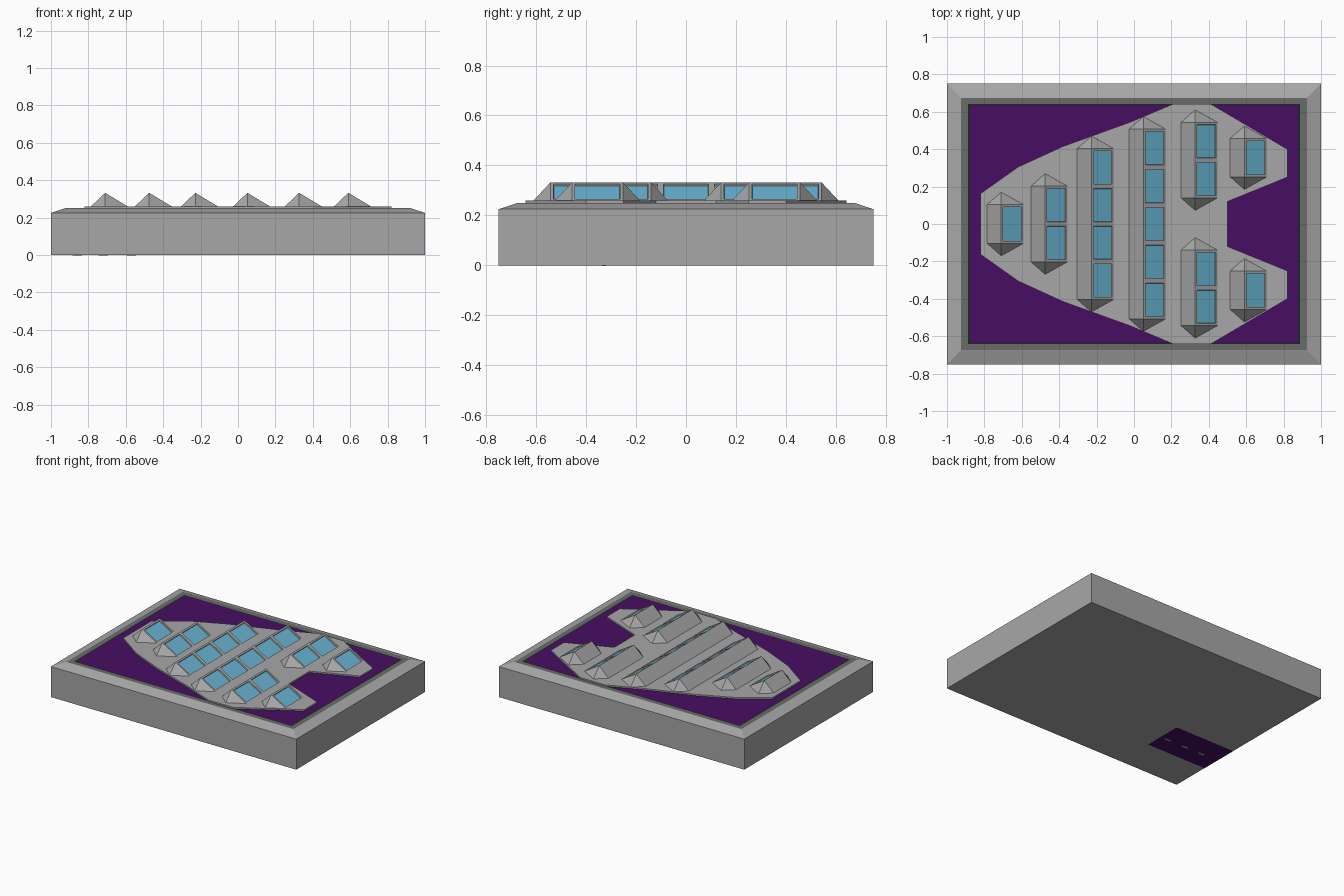
import bpy, bmesh

if "Cube" in bpy.data.objects:
    bpy.data.objects.remove(bpy.data.objects["Cube"])

def material(name, rgb):
    m = bpy.data.materials.new(name)
    m.diffuse_color = (*rgb, 1)
    m.use_nodes = True
    m.node_tree.nodes["Principled BSDF"].inputs["Base Color"].default_value = m.diffuse_color
    return m

GREY = material("concrete grey", (0.39, 0.39, 0.39))
DARK = material("dark grey", (0.14, 0.15, 0.14))
BLACK = material("seam black", (0.015, 0.018, 0.02))
PURPLE = material("deep purple", (0.064, 0.004, 0.125))
GLASS = material("window blue", (0.14, 0.46, 0.66))

def finish(name, bm, mats):
    me = bpy.data.meshes.new(name)
    bm.to_mesh(me)
    bm.free()
    for m in mats:
        me.materials.append(m)
    ob = bpy.data.objects.new(name, me)
    bpy.context.collection.objects.link(ob)
    return ob

def prism(name, outline, z0, z1, mat):
    bm = bmesh.new()
    f = bm.faces.new([bm.verts.new((x, y, z0)) for x, y in outline])
    r = bmesh.ops.extrude_face_region(bm, geom=[f])
    for v in r["geom"]:
        if isinstance(v, bmesh.types.BMVert):
            v.co.z = z1
    # keep the starting face as the underside
    if f.is_valid is False or not any(len(g.verts) == len(outline) and
            all(abs(v.co.z - z0) < 1e-6 for v in g.verts) for g in bm.faces):
        bm.faces.new([v for v in bm.verts if abs(v.co.z - z0) < 1e-6])
    bmesh.ops.recalc_face_normals(bm, faces=bm.faces[:])
    return finish(name, bm, [mat])

def rect(x0, x1, y0, y1):
    return [(x0, y0), (x1, y0), (x1, y1), (x0, y1)]

# Base block: stacked rectangular rings, each band with its own colour
bm = bmesh.new()
rings = [(1, .75, 0, 0), (1, .75, .225, 0), (.925, .675, .25, 0),
         (.888, .642, .25, 1), (.878, .633, .25, 2)]
prev = None
for hx, hy, z, mi in rings:
    cur = [bm.verts.new((x, y, z)) for x, y in rect(-hx, hx, -hy, hy)]
    if prev is None:
        bm.faces.new(cur[::-1])
    else:
        for i in range(4):
            j = (i + 1) % 4
            bm.faces.new((prev[i], prev[j], cur[j], cur[i])).material_index = mi
    prev = cur
bm.faces.new(prev).material_index = 3
finish("base_block", bm, [GREY, DARK, BLACK, PURPLE])

# Raised roof plate, outline mirrored front to back
half = [(-.82, .163), (-.62, .305), (-.38, .415), (-.02, .545), (.21, .642),
        (.41, .642), (.82, .40), (.82, .25), (.5, .12)]
prism("roof_plate", half + [(x, -y) for x, y in reversed(half)], .245, .26, GREY)

# Skylights: asymmetric ridge, pointed ends, recessed panes on the +x slope
def skylight(name, x, y0, y1, panes):
    bm = bmesh.new()
    zb, zt, tip = .259, .332, .068
    xl, xr = x - .077, x + .122
    ys = [y0 + (y1 - y0) * i / panes for i in range(panes + 1)]
    top = [bm.verts.new((x, y, zt)) for y in ys]
    low = [bm.verts.new((xr, y, zb)) for y in ys]
    left = [bm.verts.new((xl, y, zb)) for y in (y0, y1)]
    tips = [bm.verts.new((x, y, zb)) for y in (y0 - tip, y1 + tip)]
    slope = [bm.faces.new((low[i], low[i + 1], top[i + 1], top[i]))
             for i in range(panes)]
    bm.faces.new([left[1], left[0]] + top)
    for k, e in ((0, 0), (1, -1)):
        bm.faces.new((left[k], tips[k], top[e]))
        bm.faces.new((tips[k], low[e], top[e]))
    bm.faces.new([left[0], left[1], tips[1]] + low[::-1] + [tips[0]])
    bmesh.ops.recalc_face_normals(bm, faces=bm.faces[:])
    bmesh.ops.inset_individual(bm, faces=slope, thickness=.017, depth=0)
    bmesh.ops.inset_individual(bm, faces=slope, thickness=.002, depth=-.008)
    for f in slope:
        f.material_index = 1
    finish(name, bm, [GREY, GLASS])

for n, (x, y0, y1, panes) in enumerate([
        (-.71, -.103, .103, 1), (-.475, -.202, .202, 2), (-.228, -.403, .403, 4),
        (.05, -.507, .507, 5)]):
    skylight(f"skylight_{n + 1}", x, y0, y1, panes)
for n, (x, y0, y1, panes) in enumerate([(.327, .14, .543, 2), (.59, .252, .457, 1)]):
    skylight(f"skylight_back_{n + 1}", x, y0, y1, panes)
    skylight(f"skylight_front_{n + 1}", x, -y1, -y0, panes)

# Purple patch with pale dashes on the underside
prism("underside_patch", rect(-1, -.51, -.46, -.165), -.001, .002, PURPLE)
for n, x in enumerate((-.57, -.72, -.86)):
    prism(f"underside_dash_{n + 1}", rect(x - .025, x + .025, -.335, -.32),
          -.002, .001, GREY)
